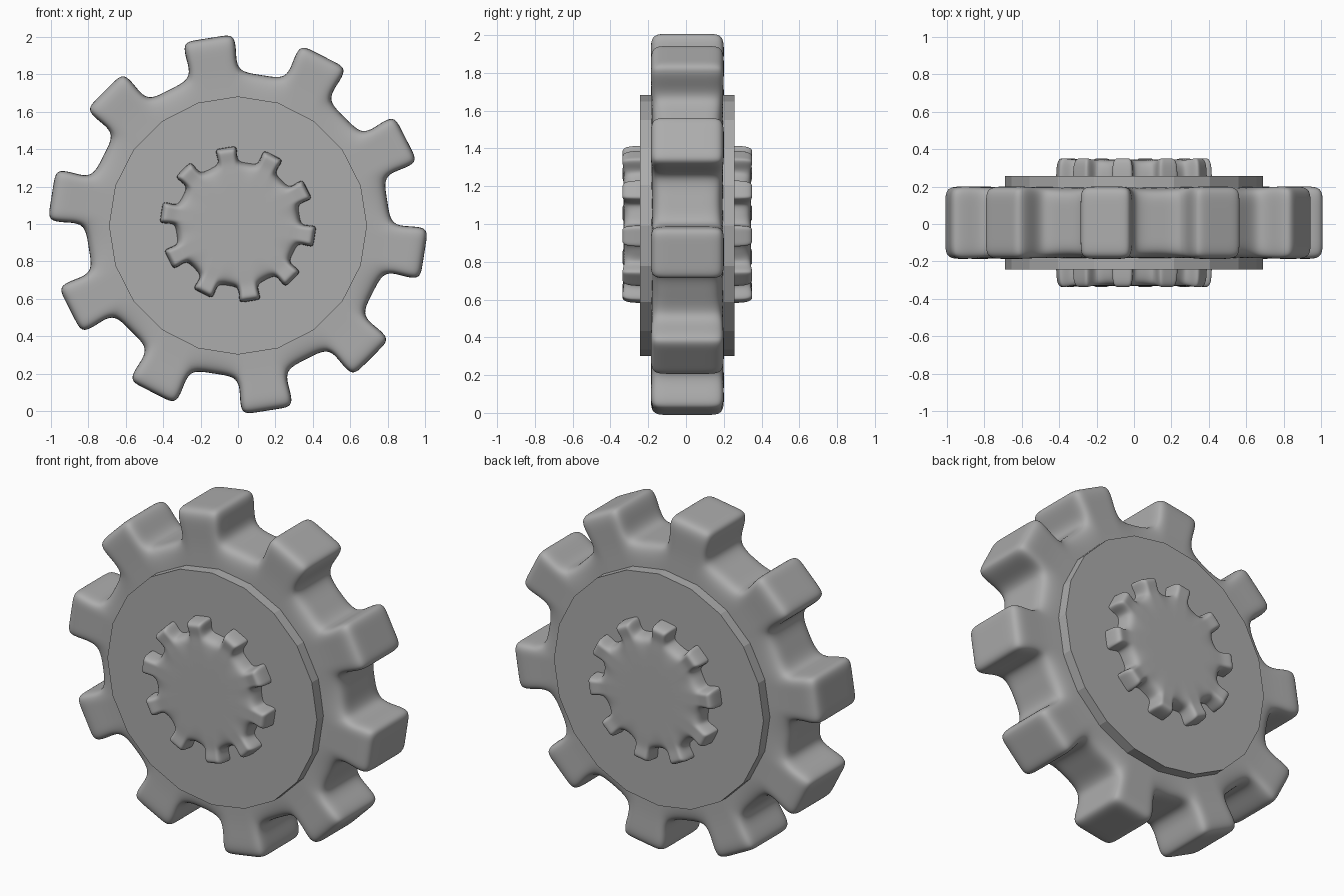
import bpy, bmesh, math
from mathutils import Vector

cube = bpy.data.objects.get("Cube")
if cube:
    bpy.data.objects.remove(cube)

# One mid grey for everything
GREY = (0.415, 0.415, 0.415, 1)
grey = bpy.data.materials.new("mid_grey")
grey.use_nodes = True
grey.diffuse_color = GREY
grey.node_tree.nodes["Principled BSDF"].inputs["Base Color"].default_value = GREY

TEETH = 10
START = math.radians(99)
CENTRE = Vector((0, 0.007, 0.998))

# Cage of one tooth: sideways offset of each column per row
ROW_RADIUS = [0.4, 0.67, 0.805, 0.91, 1.008]
ROW_WIDTH = [0.06, 0.1, 0.122, 0.134, 0.142]
COLUMN = [-1, -0.42, 0.42, 1]
VALLEY = 4


def cage_point(tooth, col, row):
    """Flat position of a cage vertex; the last column is the valley middle."""
    angle = START + tooth * math.tau / TEETH
    r = ROW_RADIUS[row]
    if col == VALLEY:
        angle += math.pi / TEETH
        r += 0.005 if row == 2 else 0
        side = 0
    else:
        side = COLUMN[col] * ROW_WIDTH[row]
    return (r * math.cos(angle) - side * math.sin(angle),
            r * math.sin(angle) + side * math.cos(angle))


def layer_depth(col, row, layer):
    """Valleys are rounded more across the thickness than teeth."""
    if row < 2:
        outer, inner = 1, 0.7
    elif col == VALLEY:
        outer, inner = 0.93, 0.4
    elif row == 2:
        outer, inner = 0.99, 0.5
    else:
        outer, inner = 1.02, 0.52
    return (-outer, -inner, inner, outer)[layer]


def make_gear(name, radius, half_depth):
    bm = bmesh.new()
    cache = {}

    def vert(tooth, col, row, layer):
        key = (tooth % TEETH, col, row, layer)
        if key not in cache:
            x, z = cage_point(*key[:3])
            y = layer_depth(col, row, layer)
            cache[key] = bm.verts.new((x * radius, y * half_depth, z * radius))
        return cache[key]

    # Front and back sides
    for layer in (0, 3):
        for t in range(TEETH):
            for c in range(5):
                nt, nc = (t, c + 1) if c < VALLEY else (t + 1, 0)
                for row in range(4 if c < 3 else 2):
                    bm.faces.new([vert(t, c, row, layer), vert(nt, nc, row, layer),
                                  vert(nt, nc, row + 1, layer), vert(t, c, row + 1, layer)])
        bm.faces.new([vert(t, c, 0, layer) for t in range(TEETH) for c in range(5)])

    # Toothed rim
    tooth_path = [(0, 2), (0, 3), (0, 4), (1, 4), (2, 4), (3, 4), (3, 3), (3, 2), (VALLEY, 2)]
    rim = [(t, c, r) for t in range(TEETH) for c, r in tooth_path]
    for a, b in zip(rim, rim[1:] + rim[:1]):
        for layer in range(3):
            bm.faces.new([vert(*a, layer), vert(*b, layer),
                          vert(*b, layer + 1), vert(*a, layer + 1)])

    bmesh.ops.recalc_face_normals(bm, faces=bm.faces)
    for f in bm.faces:
        f.smooth = True
    mesh = bpy.data.meshes.new(name)
    bm.to_mesh(mesh)
    bm.free()
    mesh.materials.append(grey)
    obj = bpy.data.objects.new(name, mesh)
    obj.location = CENTRE
    bpy.context.collection.objects.link(obj)
    sub = obj.modifiers.new("rounding", "SUBSURF")
    sub.levels = sub.render_levels = 3


make_gear("large_gear", 1.0, 0.19)
make_gear("small_gear", 0.413, 0.338)

# Faceted disc between the gears
bpy.ops.mesh.primitive_cylinder_add(vertices=20, radius=0.69, depth=0.5,
                                    location=(0, CENTRE.y, 0.992), rotation=(math.pi / 2, 0, 0))
disc = bpy.context.object
disc.name = "middle_disc"
disc.data.materials.append(grey)
